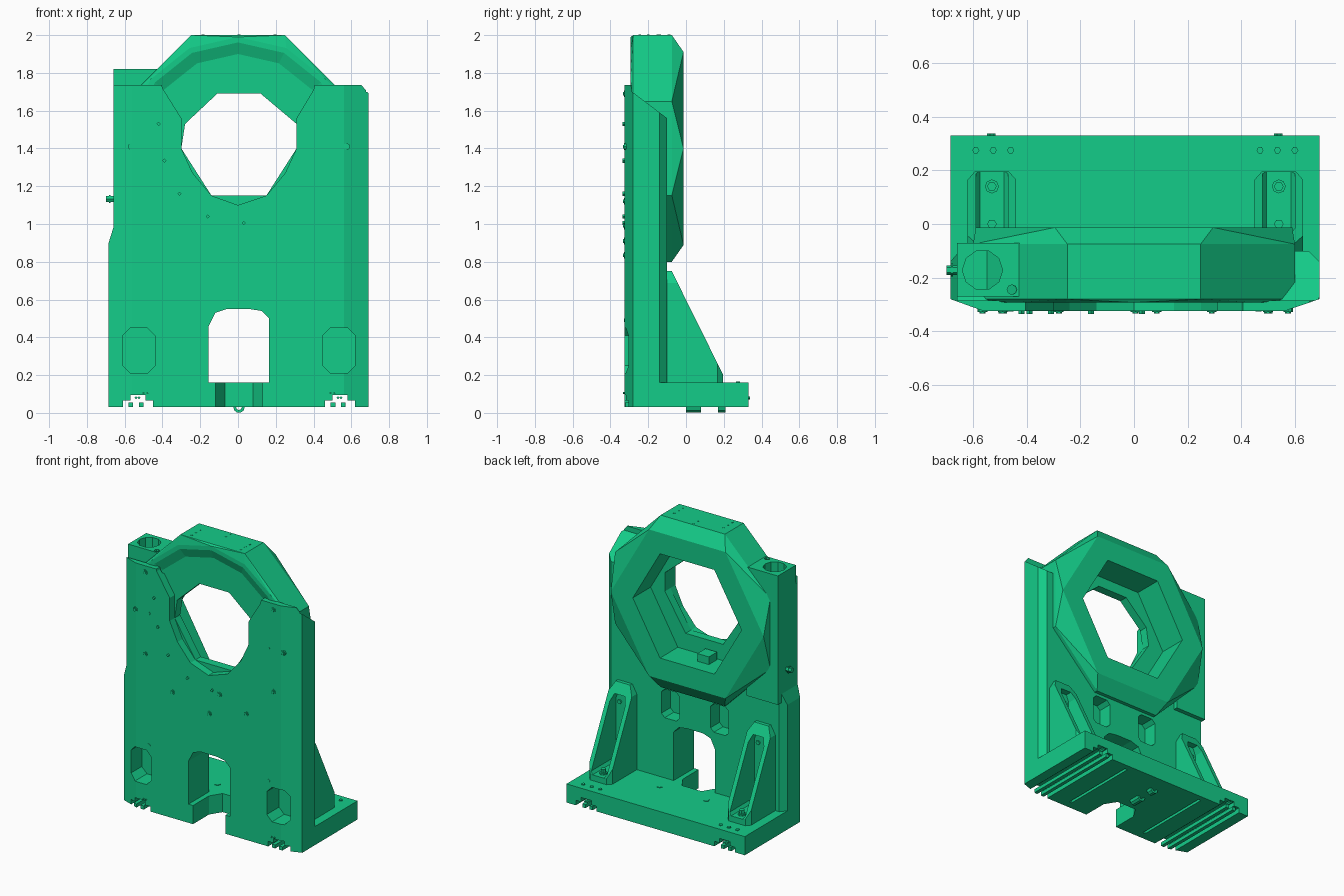
import bpy, bmesh
from math import sin, cos, pi, radians
from mathutils import Vector

if "Cube" in bpy.data.objects:
    bpy.data.objects.remove(bpy.data.objects["Cube"])

green = bpy.data.materials.new("green_paint")
green.diffuse_color = (.007, .604, .248, 1)
green.use_nodes = True
green.node_tree.nodes["Principled BSDF"].inputs["Base Color"].default_value = green.diffuse_color


def hull(name, pts):
    """Convex solid around a few points."""
    bm = bmesh.new()
    for p in pts:
        bm.verts.new(p)
    bmesh.ops.convex_hull(bm, input=bm.verts)
    bmesh.ops.dissolve_limit(bm, angle_limit=radians(1), verts=bm.verts, edges=bm.edges)
    return finish(name, bm)


def prism(name, pts, axis, a, b):
    """Extrude a 2D outline along an axis: 'x' takes (y,z), 'y' takes (x,z), 'z' takes (x,y)."""
    put = {'x': lambda p, t: (t, p[0], p[1]),
           'y': lambda p, t: (p[0], t, p[1]),
           'z': lambda p, t: (p[0], p[1], t)}[axis]
    bm = bmesh.new()
    face = bm.faces.new([bm.verts.new(put(p, a)) for p in pts])
    ext = bmesh.ops.extrude_face_region(bm, geom=[face])
    move = Vector(put((0, 0), b)) - Vector(put((0, 0), a))
    bmesh.ops.translate(bm, vec=move, verts=[v for v in ext['geom'] if isinstance(v, bmesh.types.BMVert)])
    return finish(name, bm)


def finish(name, bm):
    bmesh.ops.recalc_face_normals(bm, faces=bm.faces)
    me = bpy.data.meshes.new(name)
    bm.to_mesh(me)
    bm.free()
    me.materials.append(green)
    ob = bpy.data.objects.new(name, me)
    bpy.context.collection.objects.link(ob)
    return ob


def box(name, x0, x1, y0, y1, z0, z1):
    return prism(name, [(x0, y0), (x1, y0), (x1, y1), (x0, y1)], 'z', z0, z1)


def ngon(n, r, cx=0, cy=0, start=0.0):
    return [(cx + r * cos(start + 2 * pi * i / n), cy + r * sin(start + 2 * pi * i / n)) for i in range(n)]


def octo(x0, x1, z0, z1, c):
    """Rectangle with cut corners."""
    return [(x0 + c, z0), (x1 - c, z0), (x1, z0 + c), (x1, z1 - c),
            (x1 - c, z1), (x0 + c, z1), (x0, z1 - c), (x0, z0 + c)]


def cut(ob, *cutters):
    """Subtract each cutter, bake the result and delete the cutter."""
    for c in cutters:
        c.hide_render = True
        m = ob.modifiers.new("cut", 'BOOLEAN')
        m.operation, m.solver, m.object = 'DIFFERENCE', 'EXACT', c
        bpy.context.view_layer.update()
        me = bpy.data.meshes.new_from_object(ob.evaluated_get(bpy.context.evaluated_depsgraph_get()))
        ob.modifiers.clear()
        ob.data = me
        bpy.data.objects.remove(c)


def at_y(pts, y):
    return [(p[0], y, p[1]) for p in pts]


CZ = 1.4                                    # height of the bore axis
octagon = ngon(8, 0.6 / cos(pi / 8), 0, CZ, pi / 8)
bore = [(-.14, 1.15), (.15, 1.15), (.31, 1.4), (.31, 1.53), (.12, 1.69), (-.11, 1.69), (-.28, 1.53), (-.30, 1.4)]


def cavity():
    return hull("cavity_cutter", at_y(ngon(6, .42, 0, CZ), .02) + at_y(ngon(6, .42, 0, CZ), -.21))


def notch():
    return prism("notch_cutter", [(-.12, -.4), (.13, -.4), (.13, -.15), (.08, -.07), (-.07, -.07), (-.12, -.15)],
                 'z', -.1, .2)


def rail_slots():
    """Comb-shaped slots running along the underside."""
    out = []
    for cx in (-.53, .54):
        out.append(prism("slot_cutter", [
            (cx - .08, 0), (cx - .05, 0), (cx - .05, .055), (cx - .025, .055), (cx - .025, 0), (cx + .005, 0),
            (cx + .005, .055), (cx + .03, .055), (cx + .03, 0), (cx + .08, 0), (cx + .08, .065), (cx + .04, .065),
            (cx + .04, .095), (cx - .04, .095), (cx - .04, .065), (cx - .08, .065)], 'y', -.5, .5))
    return out


# Upright plate: plan outline with bevelled corners, then openings
front_edge = [(-.685, -.28), (-.56, -.325), (.56, -.325), (.692, -.28)]
plate = prism("upright_plate", front_edge + [(.692, -.14), (.65, -.10), (-.65, -.10), (-.685, -.14)],
              'z', .158, 1.735)
cut(plate,
    prism("c", [(-.42, 1.8), (-.40, 1.72), (-.30, 1.56), (-.30, 1.4), (-.24, 1.27), (-.14, 1.15), (0, 1.10),
                (.15, 1.15), (.25, 1.27), (.31, 1.4), (.31, 1.56), (.40, 1.71), (.42, 1.8)], 'y', -.5, .1),
    prism("c", [(-.155, .1), (.165, .1), (.165, .50), (.125, .54), (.06, .55), (-.06, .55), (-.12, .53),
                (-.155, .46)], 'y', -.5, .1),
    prism("c", [(-.8, .9), (-.685, .9), (-.66, .98), (-.66, 1.8), (-.8, 1.8)], 'y', -.5, .1),
    prism("c", [(.65, 1.74), (.70, 1.68), (.8, 1.8)], 'y', -.5, .1),
    prism("c", [(-.285, 1.8), (-.285, 1.70), (-.10, 1.56), (-.02, 1.5), (-.02, 1.8)], 'x', -.8, .8),
    cavity())
for s in (-1, 1):
    w = .005 + s * .53
    cut(plate,
        prism("c", octo(w - .085, w + .085, .21, .45, .04), 'y', -.5, -.19),        # front pocket
        prism("c", octo(s * .19 - .07, s * .19 + .07, .58, .78, .025), 'y', -.20, .1))  # rear pocket

# Base slab, continuing the plate's front outline
base = prism("base_slab", front_edge + [(.692, .33), (-.685, .33)], 'z', .03, .16)
cut(base, notch(), *rail_slots())
for x0, x1, d in ((-.32, -.30, .03), (.30, .32, .03)):
    cut(base, box("c", x0, x1, -.27, .29, 0, .03 + d))

# Bearing ring: octagonal housing tapering to a hexagonal rear rim
ring = hull("ring_housing", at_y(octagon, -.28) + at_y(octagon, -.075) + at_y(ngon(6, .59, 0, CZ), -.013)
            + at_y(ngon(14, .59, 0, CZ, pi / 14), -.293))
cut(ring, cavity(), prism("c", bore, 'y', -.5, .1),
    hull("c", at_y(ngon(14, .58, 0, CZ, pi / 14), -.30) + at_y(ngon(14, .50, 0, CZ, pi / 14), -.270)))
box("bore_block", -.10, -.01, -.20, -.11, 1.03, 1.09)

# Side column with a round socket, kept out of the ring opening
column = prism("side_column", [(-.66, .92), (-.42, .92), (-.42, 1.82), (-.66, 1.82)], 'y', -.27, -.07)
cut(column, prism("c", ngon(10, .075, -.565, -.172), 'z', 1.7, 1.9),
    prism("c", ngon(8, .018, -.455, -.245), 'z', 1.75, 1.9), cavity())
prism("side_plug", ngon(6, .018, -.172, 1.132), 'x', -.70, -.64)
prism("side_plug_collar", ngon(6, .024, -.172, 1.132), 'x', -.682, -.675)

# Gusset brackets: clipped corners, with a pocket in the sloping face
for i, gx in enumerate((-.53, .54)):
    g = prism("gusset_%d" % i, [(-.13, .15), (.195, .15), (.195, .205), (-.075, .75), (-.13, .75)],
              'x', gx - .09, gx + .09)
    for s in (-1, 1):
        cut(g, prism("c", [(gx + s * .05, .8), (gx + s * .05, .76), (gx + s * .10, .67), (gx + s * .12, .8)],
                     'y', -.2, .3),
            prism("c", [(gx + s * .06, .20), (gx + s * .095, .16), (gx + s * .095, .22)], 'z', .1, .3))
    pocket = hull("c", [(gx + s * x, y, z) for s in (-1, 1) for x, y, z in (
        (.045, -.085, .20), (.045, .165, .20), (.06, -.085, .22), (.06, .155, .22),
        (.06, -.085, .63), (.04, -.085, .68), (.06, .30, .22), (.06, .10, .63),
        (.04, .08, .68), (.045, .30, .20))])
    cut(g, pocket)
    prism("gusset_floor_bolt_%d" % i, ngon(6, .018, gx, .14), 'z', .18, .235)
    prism("gusset_floor_washer_%d" % i, ngon(8, .026, gx, .14), 'z', .18, .21)
    prism("gusset_inner_bolt_%d" % i, ngon(6, .018, gx, 0), 'z', .18, .235)
    for j, (bx, bz) in enumerate(((-.03, .61), (.03, .61), (0, .46))):
        prism("gusset_wall_bolt_%d_%d" % (i, j), ngon(6, .015, gx + bx, bz), 'y', -.10, -.075)


def bolts(name, spots, r, axis, a, b, n=6):
    for i, p in enumerate(spots):
        prism("%s_%d" % (name, i), ngon(n, r, *p), axis, a, b)


# Front face bolts (washer and head), small pins and end pins
front = [(-.49, 1.69), (.50, 1.69), (-.565, 1.41), (.575, 1.41), (-.49, 1.12), (.50, 1.12),
         (-.28, .91), (.29, .91), (.005, .835), (.085, .99)]
bolts("front_washer", front, .018, 'y', -.30, -.328, 8)
bolts("front_bolt", front, .011, 'y', -.32, -.334)
bolts("front_small_bolt", [(-.46, 1.41), (.465, 1.41), (-.46, .49), (.465, .49)], .011, 'y', -.32, -.327)
bolts("front_pin", [(-.42, 1.53), (-.39, 1.335), (-.31, 1.16), (-.16, 1.04), (.03, 1.005)],
      .011, 'y', -.32, -.335, 4)
bolts("rear_pin", [(-.54, .08), (-.525, .08), (.53, .08), (.545, .08)], .008, 'y', .30, .338, 4)
bolts("front_rail_pin", [(-.50, .105), (-.48, .105), (.49, .105), (.51, .105)], .006, 'y', -.29, -.333, 4)

# Base and ring top fasteners
bolts("base_bolt", [(.005 + s * x, .275) for s in (-1, 1) for x in (.595, .53, .465)], .013, 'z', .15, .166)
bolts("base_cap", [(-.175, .025), (.185, .025)], .02, 'z', .15, .164)
bolts("ring_top_bolt", [(x, y) for x in (-.185, .195) for y in (-.15, -.20, -.245)] + [(.005, -.09), (.005, -.14)],
      .008, 'z', 1.99, 2.002)

# Underside guide rollers
for i, (y0, y1) in enumerate(((0, .08), (.17, .21))):
    tube = prism("guide_roller_%d" % i, ngon(10, .03, .005, .03), 'y', y0, y1)
    cut(tube, prism("c", ngon(8, .015, .005, .03), 'y', y0 - .1, y1 + .1))
